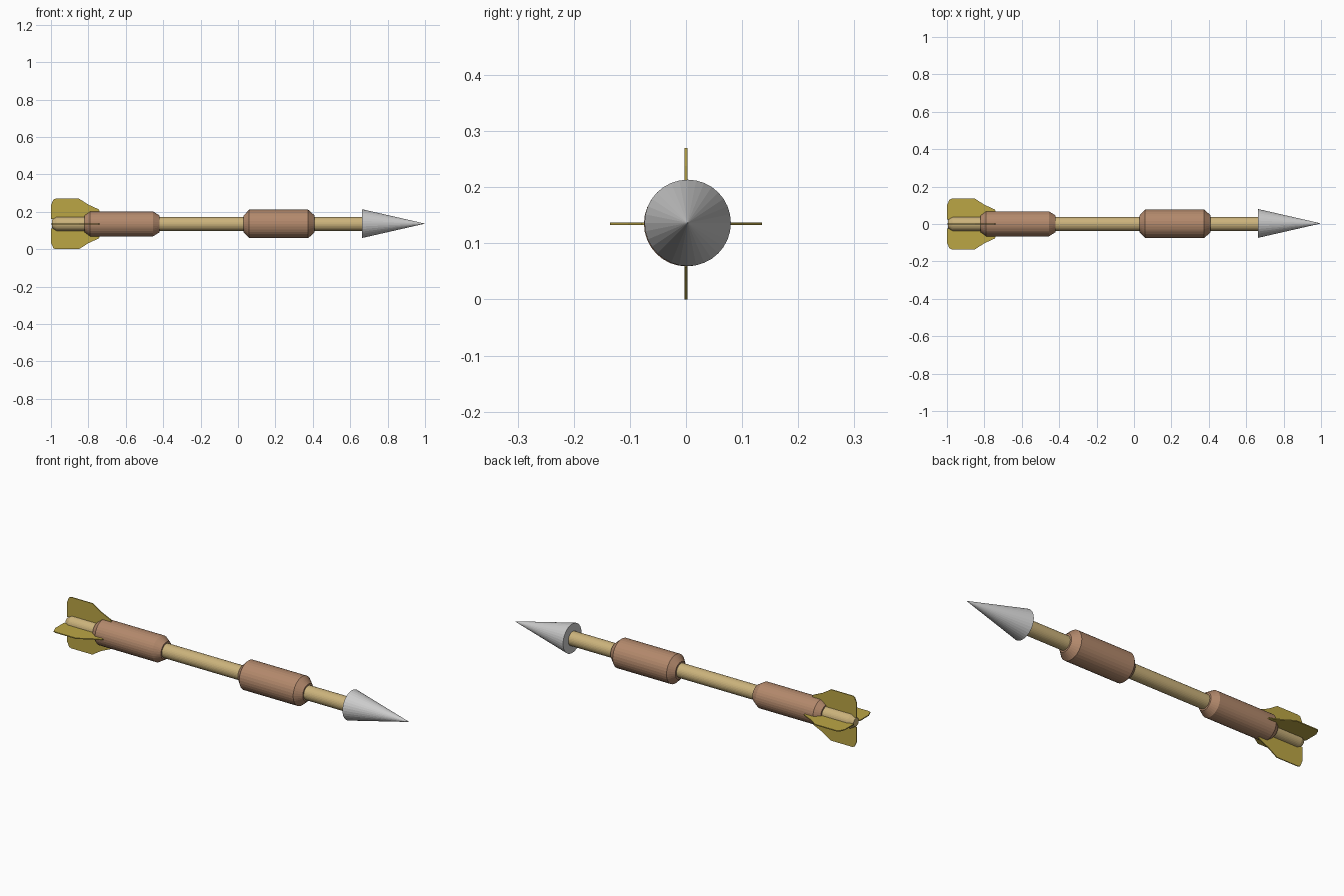
import bpy, bmesh
from math import cos, sin, tau, pi
from mathutils import Matrix

if "Cube" in bpy.data.objects:
    bpy.data.objects.remove(bpy.data.objects["Cube"])

AXIS_Z = 0.135
SIDES = 32


def material(name, rgb):
    m = bpy.data.materials.new(name)
    m.diffuse_color = (*rgb, 1)
    m.use_nodes = True
    m.node_tree.nodes["Principled BSDF"].inputs["Base Color"].default_value = m.diffuse_color
    return m


def add_object(name, bm, mat, y=0.0, z=AXIS_Z):
    bmesh.ops.recalc_face_normals(bm, faces=bm.faces)
    mesh = bpy.data.meshes.new(name)
    bm.to_mesh(mesh)
    bm.free()
    ob = bpy.data.objects.new(name, mesh)
    bpy.context.collection.objects.link(ob)
    ob.location = (0, y, z)
    if mat:
        mesh.materials.append(mat)
    return ob


def turned(name, profile, mat, y=0.0, z=AXIS_Z):
    """Closed solid of revolution about x from (x, radius) points."""
    bm = bmesh.new()
    rings = []
    for x, r in profile:
        n = SIDES if r > 0 else 1
        rings.append([bm.verts.new((x, r * cos(tau * i / SIDES), r * sin(tau * i / SIDES)))
                      for i in range(n)])
    for a, b in zip(rings, rings[1:]):
        for i in range(SIDES):
            j = (i + 1) % SIDES
            if len(b) == 1:
                bm.faces.new((a[i], a[j], b[0]))
            else:
                bm.faces.new((a[i], a[j], b[j], b[i]))
    for ring in (rings[0], rings[-1]):
        if len(ring) > 1:
            bm.faces.new(ring)
    return add_object(name, bm, mat, y, z)


wood = material("wood", (0.60, 0.45, 0.20))
leather = material("leather", (0.45, 0.25, 0.15))
feather = material("feather", (0.50, 0.38, 0.06))

# Shaft with chamfered nock end
turned("shaft", [(-0.995, 0.022), (-0.97, 0.037), (0.68, 0.037)], wood)

# Two sleeves with tapered ends
for name, x0, x1, r in (("rear_sleeve", -0.82, -0.42, 0.067),
                        ("front_sleeve", 0.03, 0.41, 0.076)):
    turned(name, [(x0, 0.045), (x0 + 0.03, r), (x1 - 0.035, r), (x1, 0.045)],
           leather, y=0.001)

# Pointed tip
turned("tip", [(0.663, 0.077), (1.0, 0.0)], None, y=0.003, z=AXIS_Z + 0.0015)

# Four thin fins around the tail
FIN = [(-1.0, 0.025), (-1.0, 0.10), (-0.987, 0.13), (-0.975, 0.135),
       (-0.85, 0.135), (-0.80, 0.103), (-0.745, 0.078), (-0.74, 0.068),
       (-0.80, 0.03)]
for k, name in enumerate(("top_fin", "front_fin", "bottom_fin", "back_fin")):
    bm = bmesh.new()
    face = bm.faces.new([bm.verts.new((x, -0.0025, r)) for x, r in FIN])
    ext = bmesh.ops.extrude_face_region(bm, geom=[face])
    bmesh.ops.translate(bm, vec=(0, 0.005, 0),
                        verts=[g for g in ext["geom"] if isinstance(g, bmesh.types.BMVert)])
    bmesh.ops.rotate(bm, verts=bm.verts, matrix=Matrix.Rotation(k * pi / 2, 3, 'X'))
    add_object(name, bm, feather)
